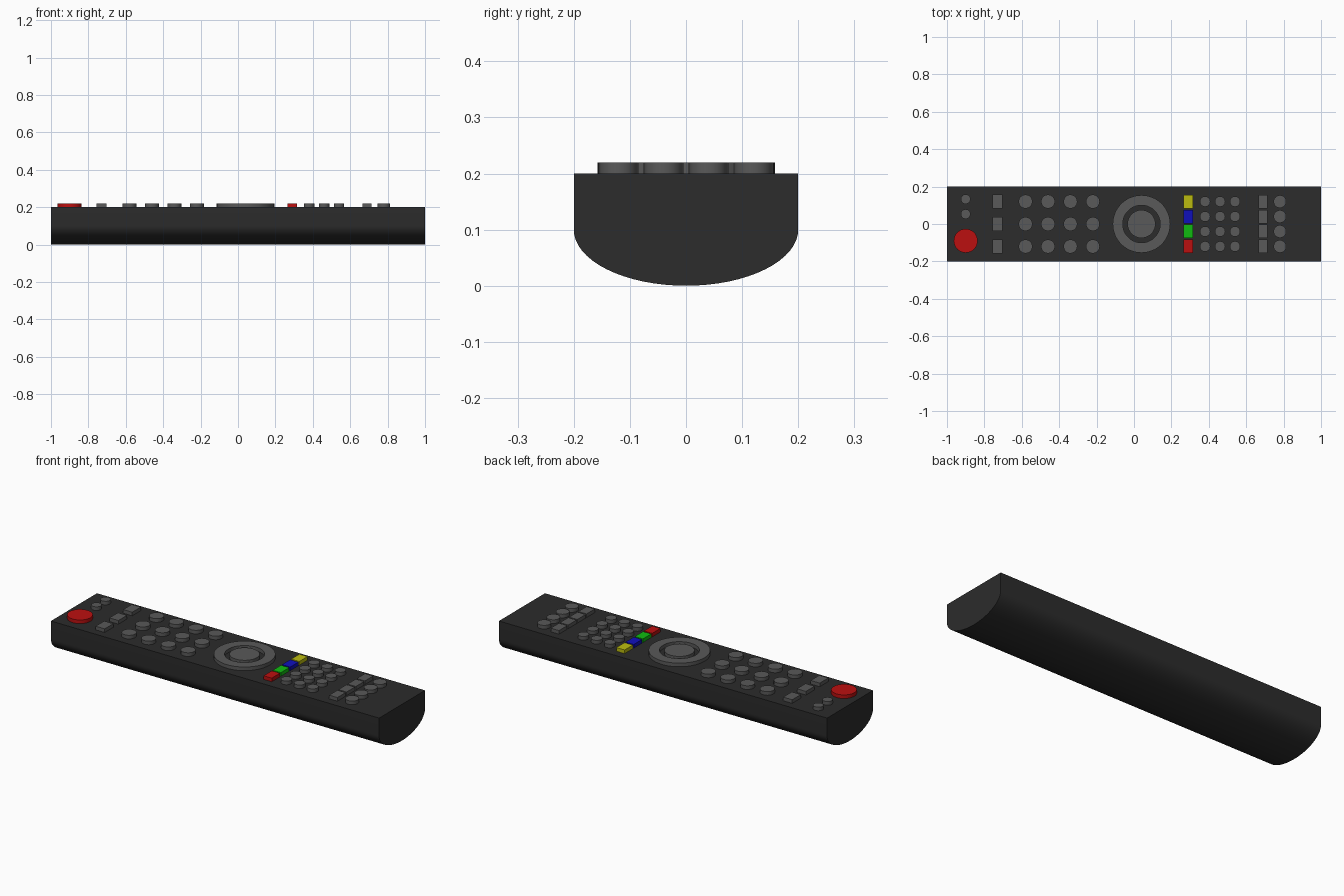
import bpy, bmesh, math

if "Cube" in bpy.data.objects:
    bpy.data.objects.remove(bpy.data.objects["Cube"])

TOP = 0.2        # deck height of the body
RISE = 0.02      # button height
ROWS4 = (-0.12, -0.04, 0.04, 0.12)
ROWS3 = (-0.12, 0.0, 0.12)


def material(name, rgb):
    m = bpy.data.materials.new(name)
    m.diffuse_color = (*rgb, 1)
    m.use_nodes = True
    m.node_tree.nodes["Principled BSDF"].inputs["Base Color"].default_value = m.diffuse_color
    return m


BLACK = material("black_plastic", (0.025, 0.025, 0.025))
GREY = material("grey_rubber", (0.1, 0.1, 0.1))
RED = material("red", (0.5, 0.005, 0.005))
GREEN = material("green", (0.005, 0.5, 0.005))
BLUE = material("blue", (0.005, 0.005, 0.5))
YELLOW = material("yellow", (0.5, 0.5, 0.005))


def finish(name, bm, mat, loc=(0, 0, 0)):
    bmesh.ops.recalc_face_normals(bm, faces=bm.faces)
    me = bpy.data.meshes.new(name)
    bm.to_mesh(me)
    bm.free()
    me.materials.append(mat)
    ob = bpy.data.objects.new(name, me)
    ob.location = loc
    bpy.context.collection.objects.link(ob)
    bpy.ops.object.select_all(action='DESELECT')
    ob.select_set(True)
    bpy.context.view_layer.objects.active = ob
    bpy.ops.object.shade_smooth_by_angle(angle=math.radians(35))
    return ob


def round_button(name, x, y, r, mat=GREY):
    bm = bmesh.new()
    bmesh.ops.create_cone(bm, cap_ends=True, segments=32, radius1=r, radius2=r, depth=RISE)
    return finish(name, bm, mat, (x, y, TOP + RISE / 2))


def box_button(name, x, y, sx, sy, mat=GREY):
    bm = bmesh.new()
    bmesh.ops.create_cube(bm, size=1)
    bmesh.ops.scale(bm, vec=(sx, sy, RISE), verts=bm.verts)
    return finish(name, bm, mat, (x, y, TOP + RISE / 2))


# Body: flat deck, straight sides, half-elliptical underside
N = 32
profile = [(0.2, TOP), (-0.2, TOP)]
profile += [(-0.2 * math.cos(math.pi * i / N), 0.1 - 0.1 * math.sin(math.pi * i / N))
            for i in range(N + 1)]
bm = bmesh.new()
end = bm.faces.new([bm.verts.new((-1, y, z)) for y, z in profile])
ext = bmesh.ops.extrude_face_region(bm, geom=[end], use_keep_orig=True)
bmesh.ops.translate(bm, vec=(2, 0, 0),
                    verts=[v for v in ext["geom"] if isinstance(v, bmesh.types.BMVert)])
finish("body", bm, BLACK)

# Power button and two small keys beside it
round_button("power_button", -0.9, -0.09, 0.064, RED)
for y in (0.053, 0.133):
    round_button("mode_button", -0.9, y, 0.026)

# Row of rectangular keys
for y in ROWS3:
    box_button("input_button", -0.73, y, 0.055, 0.075)

# Number pad
for x in (-0.58, -0.46, -0.34, -0.22):
    for y in ROWS3:
        round_button("number_button", x, y, 0.037)

# Navigation ring: square section swept round the centre
bm = bmesh.new()
section = [(0.1, 0), (0.154, 0), (0.154, RISE), (0.1, RISE)]
S = 48
rings = [[bm.verts.new((r * math.cos(2 * math.pi * i / S), r * math.sin(2 * math.pi * i / S), z))
          for r, z in section] for i in range(S)]
for i in range(S):
    a, b = rings[i], rings[(i + 1) % S]
    for j in range(4):
        k = (j + 1) % 4
        bm.faces.new((a[j], b[j], b[k], a[k]))
finish("navigation_ring", bm, GREY, (0.04, 0, TOP))
round_button("select_button", 0.04, 0, 0.075)

# Coloured keys
for name, y, mat in zip(("red", "green", "blue", "yellow"), ROWS4, (RED, GREEN, BLUE, YELLOW)):
    box_button(name + "_button", 0.29, y, 0.05, 0.072, mat)

# Playback keys and the last two columns
for y in ROWS4:
    for x in (0.38, 0.46, 0.54):
        round_button("playback_button", x, y, 0.028)
    box_button("channel_button", 0.69, y, 0.05, 0.072)
    round_button("menu_button", 0.78, y, 0.034)
